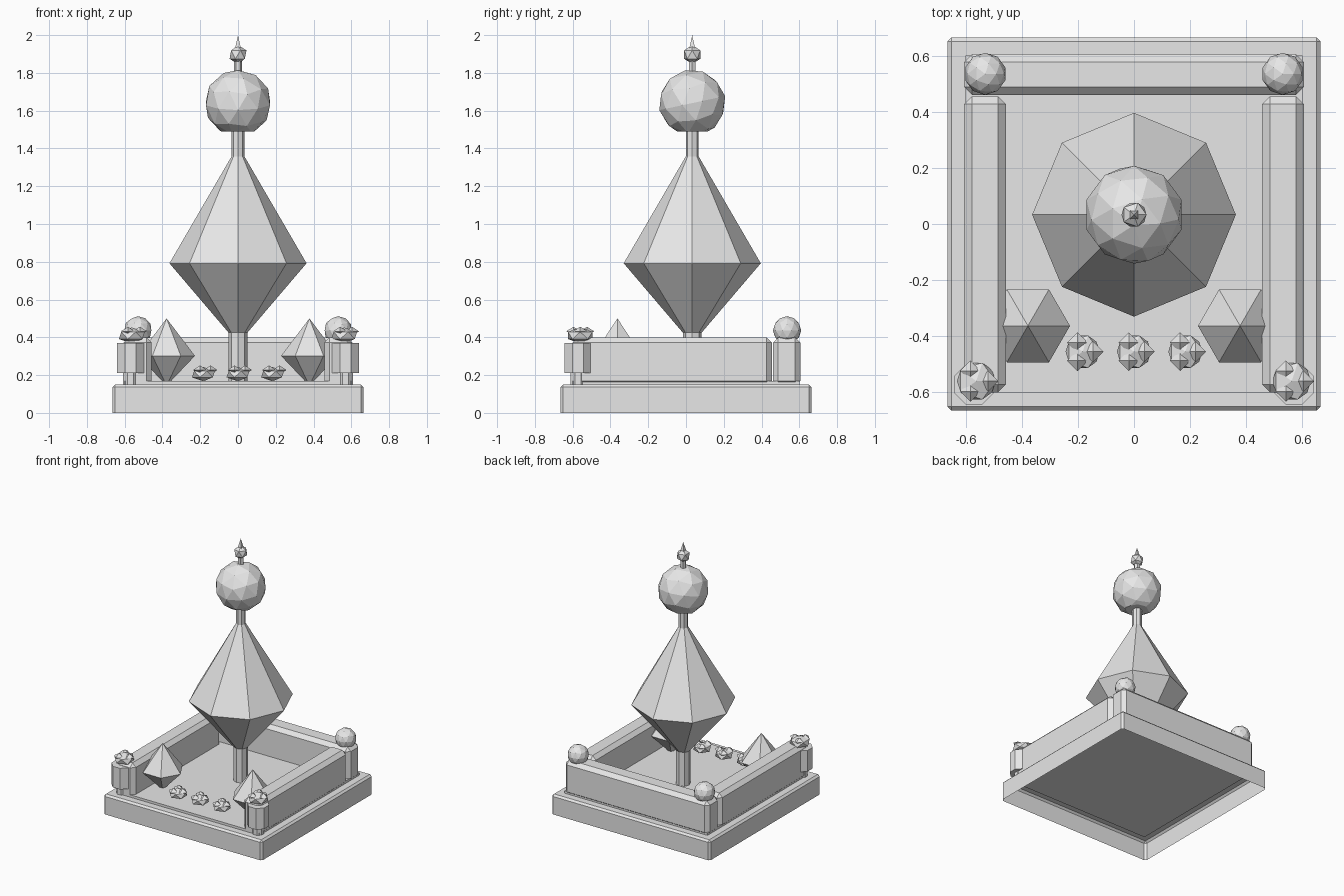
import bpy
import bmesh
from math import radians, cos, sin, tau
from mathutils import Matrix, Vector

old = bpy.data.objects.get("Cube")
if old:
    bpy.data.objects.remove(old, do_unlink=True)

stone = bpy.data.materials.new("plain_grey")
stone.use_nodes = True
stone.diffuse_color = (0.8, 0.8, 0.8, 1)
stone.node_tree.nodes["Principled BSDF"].inputs["Base Color"].default_value = (0.8, 0.8, 0.8, 1)


def finish(bm, name):
    mesh = bpy.data.meshes.new(name)
    bm.to_mesh(mesh)
    bm.free()
    mesh.materials.append(stone)
    obj = bpy.data.objects.new(name, mesh)
    bpy.context.collection.objects.link(obj)
    return obj


def block(name, low, high, chamfer=0.0, open_bottom=False):
    """Box between two corners with chamfered edges."""
    low, high = Vector(low), Vector(high)
    bm = bmesh.new()
    bmesh.ops.create_cube(bm, size=1)
    bmesh.ops.scale(bm, vec=high - low, verts=bm.verts)
    bmesh.ops.translate(bm, vec=(low + high) / 2, verts=bm.verts)
    if open_bottom:
        under = [f for f in bm.faces if f.normal.z < -0.9]
        bmesh.ops.delete(bm, geom=under, context="FACES_ONLY")
    if chamfer:
        edges = [e for e in bm.edges if not e.is_boundary]
        bmesh.ops.bevel(bm, geom=edges, offset=chamfer, segments=1,
                        affect="EDGES", profile=0.5)
    return finish(bm, name)


def turned(name, x, y, profile, sides, turn=0.0):
    """Faceted solid of revolution from (radius, height) pairs."""
    bm = bmesh.new()
    rings = []
    for r, z in profile:
        angles = [turn + tau * i / sides for i in range(sides)]
        rings.append([bm.verts.new((x + r * cos(a), y + r * sin(a), z)) for a in angles])
    for a, b in zip(rings, rings[1:]):
        for i in range(sides):
            j = (i + 1) % sides
            bm.faces.new((a[i], a[j], b[j], b[i]))
    bm.faces.new(rings[0][::-1])
    bm.faces.new(rings[-1])
    bmesh.ops.remove_doubles(bm, verts=bm.verts, dist=0.0005)
    return finish(bm, name)


def ball(name, centre, radius, detail=2, squash=1.0, tilt=0, cut=None):
    """Faceted ball, optionally flattened or sliced off at a height."""
    bm = bmesh.new()
    bmesh.ops.create_icosphere(bm, subdivisions=detail, radius=radius)
    bmesh.ops.rotate(bm, verts=bm.verts, matrix=Matrix.Rotation(radians(tilt), 3, "X"))
    bmesh.ops.scale(bm, vec=(1, 1, squash), verts=bm.verts)
    bmesh.ops.translate(bm, vec=centre, verts=bm.verts)
    if cut is not None:
        geom = bm.verts[:] + bm.edges[:] + bm.faces[:]
        bmesh.ops.bisect_plane(bm, geom=geom, plane_co=(0, 0, cut),
                               plane_no=(0, 0, 1), clear_inner=True)
        bmesh.ops.holes_fill(bm, edges=[e for e in bm.edges if e.is_boundary])
    return finish(bm, name)


def flowers(name, x, y, z, radius, spread):
    """Flattened leafy mound carrying three small diamond blossoms."""
    ball(name + "_leaves", (x, y, z), radius, detail=1, squash=0.55)
    for i in range(3):
        a = tau * i / 3
        turned(f"{name}_blossom_{i + 1}", x + spread * cos(a), y + spread * sin(a),
               [(0, z), (0.037, z + 0.022), (0, z + 0.046)], 4)


# Plinth, hollow underneath, with the courtyard floor
block("plinth", (-0.665, -0.665, 0), (0.665, 0.665, 0.15), 0.014, open_bottom=True)
block("floor", (-0.6, -0.6, 0.14), (0.6, 0.6, 0.168))

# Low walls on three sides
block("back_wall", (-0.605, 0.46, 0.14), (0.605, 0.605, 0.4), 0.028)
for side, s in (("left", 1), ("right", -1)):
    x0, x1 = sorted((s * 0.457, s * 0.605))
    block(side + "_wall", (x0, -0.6, 0.14), (x1, 0.455, 0.4), 0.028)

    # Ball on each back corner
    ball(side + "_corner_ball", (s * 0.53, 0.535, 0.437), 0.075)

    # Planter on each front corner
    turned(side + "_planter_foot", s * 0.57, -0.572, [(0.042, 0.15), (0.042, 0.215)], 8, tau / 16)
    turned(side + "_planter", s * 0.57, -0.572, [(0.077, 0.21), (0.077, 0.37)], 8, tau / 16)
    flowers(side + "_planter_flowers", s * 0.562, -0.56, 0.41, 0.077, 0.042)

    # Pointed shrub inside each wall
    turned(side + "_shrub", s * 0.378, -0.363,
           [(0.02, 0.165), (0.15, 0.302), (0, 0.5)], 6)

# Row of floor flowers
for i in range(3):
    flowers(f"floor_flowers_{i + 1}", 0.183 * (i - 1), -0.455, 0.205, 0.068, 0.037)

# Central tree
TREE_Y = 0.033
turned("trunk", 0, TREE_Y, [(0.05, 0.16), (0.05, 0.45)], 8)
turned("lower_crown", 0, TREE_Y, [(0.05, 0.425), (0.363, 0.792), (0.03, 1.365)], 8)
turned("upper_trunk", 0, TREE_Y, [(0.034, 1.35), (0.034, 1.53)], 8)
ball("upper_crown", (0, TREE_Y, 1.64), 0.178, tilt=12, cut=1.49)

# Finial
turned("finial_neck", 0, TREE_Y, [(0.021, 1.78), (0.021, 1.88)], 6)
ball("finial_ball", (0, TREE_Y, 1.897), 0.05, detail=1)
turned("finial_spike", 0, TREE_Y, [(0.026, 1.915), (0, 2.0)], 4, tau / 8)
